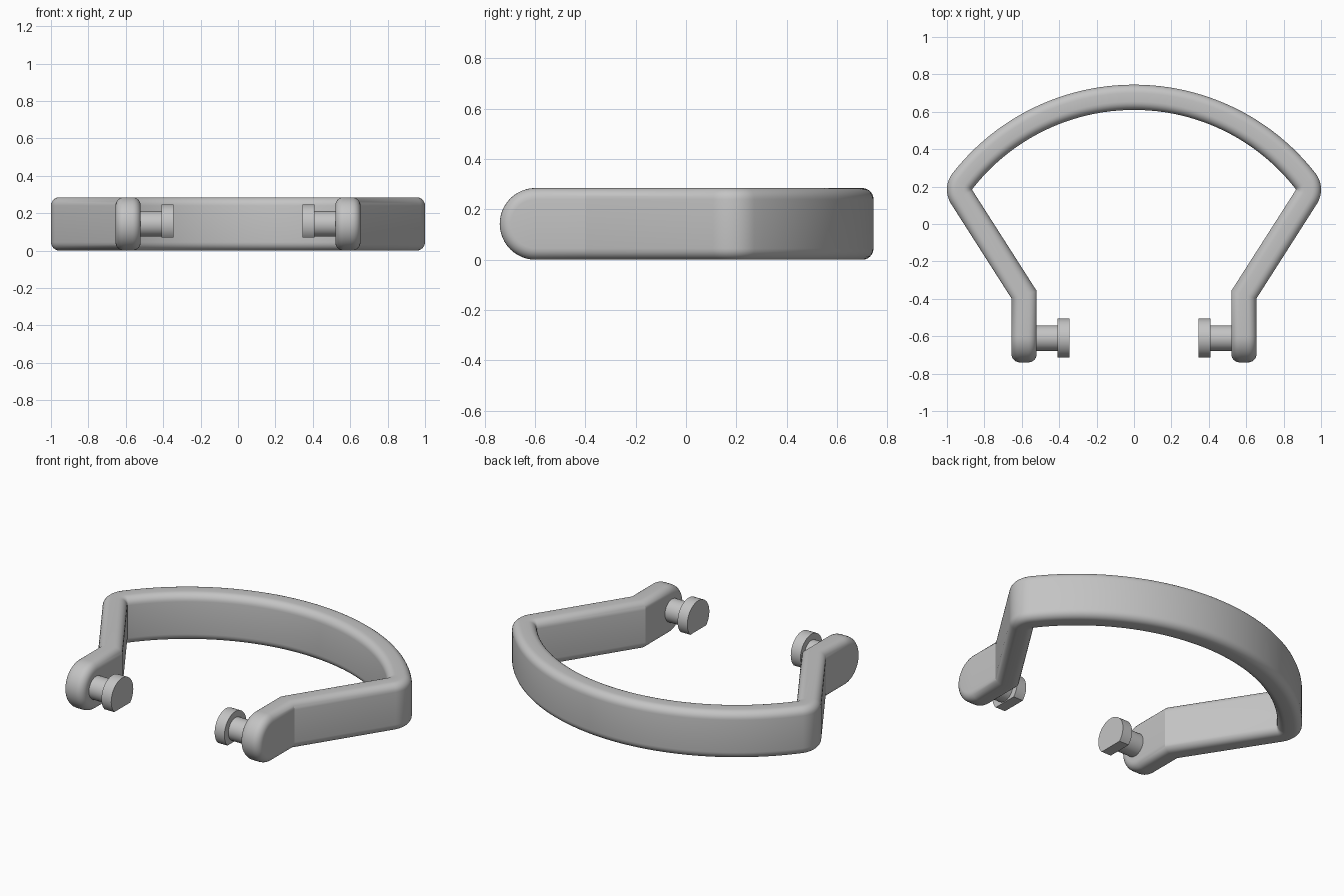
import bpy, bmesh
from math import sin, cos, pi, radians, atan2, asin, hypot
from mathutils import Vector

cube = bpy.data.objects.get("Cube")
if cube:
    bpy.data.objects.remove(cube)

grey = bpy.data.materials.new("plain grey")
grey.use_nodes = True
grey.diffuse_color = (0.55, 0.55, 0.55, 1)
grey.node_tree.nodes["Principled BSDF"].inputs["Base Color"].default_value = grey.diffuse_color

HALF_W, HALF_H, FILLET = 0.0675, 0.1425, 0.045
MID_Z = HALF_H


def finish(bm, name):
    """Turn a bmesh into a smooth-shaded object with crisp edges."""
    bmesh.ops.remove_doubles(bm, verts=bm.verts, dist=0.0002)
    bmesh.ops.recalc_face_normals(bm, faces=bm.faces)
    mesh = bpy.data.meshes.new(name)
    bm.to_mesh(mesh)
    bm.free()
    mesh.materials.append(grey)
    obj = bpy.data.objects.new(name, mesh)
    bpy.context.collection.objects.link(obj)
    bpy.ops.object.select_all(action='DESELECT')
    obj.select_set(True)
    bpy.context.view_layer.objects.active = obj
    bpy.ops.object.shade_smooth_by_angle(angle=radians(30))
    return obj


def polar(angle, length=1.0):
    return Vector((cos(angle), sin(angle))) * length


def half_path():
    """Stations (centre point, sideways direction, end angle) from arm tip to bow middle."""
    end = Vector((0.5875, -0.5975))
    elbow = Vector((0.5875, -0.378))
    bow_centre, bow_r, turn_r = Vector((0, -0.485)), 1.1625, 0.075
    px = 1 - HALF_W - turn_r
    pivot = Vector((px, bow_centre.y + ((bow_r - turn_r) ** 2 - px ** 2) ** 0.5))
    d = pivot - elbow
    normal_a = atan2(d.y, d.x) - asin(turn_r / d.length) - pi / 2
    bow_a = atan2(pivot.y - bow_centre.y, pivot.x)
    # rounded arm tip, then the straight arm and mitred elbow
    path = [(end, Vector((1, 0)), pi / 2 * (1 - k / 12)) for k in range(13)]
    path.append((elbow, polar(normal_a / 2, 1 / cos(normal_a / 2)), 0))
    # tight shoulder turn
    for k in range(13):
        a = normal_a + (bow_a - normal_a) * k / 12
        path.append((pivot + polar(a, turn_r), polar(a), 0))
    # wide bow to the middle
    for k in range(1, 25):
        a = bow_a + (pi / 2 - bow_a) * k / 24
        path.append((bow_centre + polar(a, bow_r), polar(a), 0))
    return path


def flip(v):
    return Vector((-v.x, v.y))


half = half_path()
path = half + [(flip(p), flip(n), t) for p, n, t in reversed(half[:-1])]

# handle band: layered outlines across the width, inset to form the fillets
steps = [pi / 2 * k / 6 for k in range(7)]
edge = [(HALF_W - FILLET * (1 - sin(a)), FILLET * (1 - cos(a))) for a in steps]
layers = [(-u, i) for u, i in reversed(edge)] + edge
bm = bmesh.new()
rings = []
for u, inset in layers:
    r = HALF_H - inset
    top, bottom = [], []
    for p, n, t in path:
        q = p + n * u - Vector((0, r * sin(t)))
        top.append(bm.verts.new((q.x, q.y, MID_Z + r * cos(t))))
        bottom.append(bm.verts.new((q.x, q.y, MID_Z - r * cos(t))))
    rings.append((top, bottom))
for a, b in zip(rings, rings[1:]):
    for side in (0, 1):
        for k in range(len(path) - 1):
            bm.faces.new((a[side][k], a[side][k + 1], b[side][k + 1], b[side][k]))
for top, bottom in (rings[0], rings[-1]):
    for k in range(len(path) - 1):
        bm.faces.new((top[k], top[k + 1], bottom[k + 1], bottom[k]))
finish(bm, "handle_band")


def disc(name, x0, x1, radius, cut=None):
    """Cylinder along x, with an optional flat cut below its axis."""
    start = -pi / 2 + (0 if cut is None else hypot(0) + pi / 2 - asin(cut / radius))
    sweep = pi - 2 * start
    count = 40
    div = count if cut is None else count - 1
    bm = bmesh.new()
    outline = [polar(start + sweep * k / div, radius) for k in range(count)]
    face = bm.faces.new([bm.verts.new((x0, -0.61 + p.x, MID_Z + p.y)) for p in outline])
    ext = bmesh.ops.extrude_face_region(bm, geom=[face], use_keep_orig=True)
    moved = [g for g in ext["geom"] if isinstance(g, bmesh.types.BMVert)]
    bmesh.ops.translate(bm, verts=moved, vec=(x1 - x0, 0, 0))
    finish(bm, name)


# inward-facing pins with flat-bottomed heads
for side, s in (("left", 1), ("right", -1)):
    disc(side + "_pin_shaft", s * 0.39, s * 0.55, 0.068)
    disc(side + "_pin_head", s * 0.345, s * 0.41, 0.105, 0.0725)
